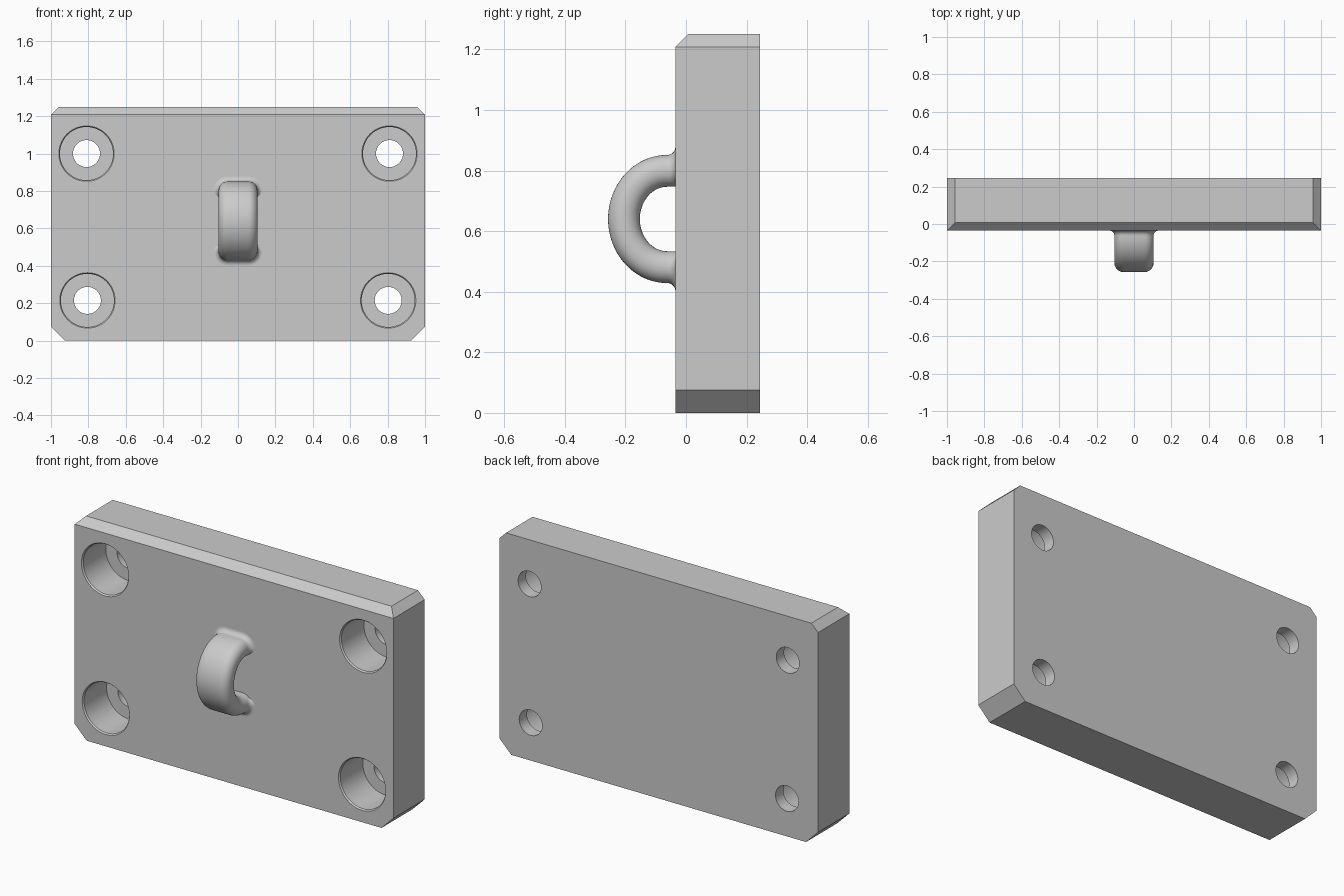
import bpy, bmesh, math
from mathutils import Vector

cube = bpy.data.objects.get("Cube")
if cube:
    bpy.data.objects.remove(cube, do_unlink=True)

FRONT, BACK = -0.035, 0.245
TOP, CHAMFER, CORNER = 1.25, 0.042, 0.075

grey = bpy.data.materials.new("light_grey")
grey.use_nodes = True
grey.diffuse_color = (0.6, 0.6, 0.6, 1)
grey.node_tree.nodes["Principled BSDF"].inputs["Base Color"].default_value = (0.6, 0.6, 0.6, 1)


def make_object(name, bm):
    bmesh.ops.recalc_face_normals(bm, faces=bm.faces)
    mesh = bpy.data.meshes.new(name)
    bm.to_mesh(mesh)
    bm.free()
    mesh.materials.append(grey)
    obj = bpy.data.objects.new(name, mesh)
    bpy.context.collection.objects.link(obj)
    return obj


def skin(bm, rings, capped=True):
    """Join successive closed rings of points with quads."""
    rows = [[bm.verts.new(p) for p in ring] for ring in rings]
    n = len(rows[0])
    for a, b in zip(rows, rows[1:]):
        for i in range(n):
            j = (i + 1) % n
            bm.faces.new((a[i], a[j], b[j], b[i]))
    if capped:
        bm.faces.new(rows[0])
        bm.faces.new(rows[-1])


def activate(obj):
    bpy.ops.object.select_all(action="DESELECT")
    obj.select_set(True)
    bpy.context.view_layer.objects.active = obj


# Back plate: hull of the chamfered block's corners
bm = bmesh.new()
for s in (-1, 1):
    for y in (FRONT, BACK):
        bm.verts.new((s * (1 - CORNER), y, 0))
        bm.verts.new((s, y, CORNER))
        bm.verts.new((s, y, TOP - CHAMFER))
    for y in (FRONT + CHAMFER, BACK):
        bm.verts.new((s * (1 - CHAMFER), y, TOP))
bmesh.ops.convex_hull(bm, input=bm.verts)
bmesh.ops.dissolve_limit(bm, angle_limit=0.01, verts=bm.verts, edges=bm.edges)
plate = make_object("back_plate", bm)

# Counterbored screw holes: lathed cutters as (radius, y) steps
BORE = [(0.148, FRONT - 0.05), (0.148, FRONT), (0.142, FRONT + 0.008),
        (0.142, 0.175), (0.072, 0.175), (0.072, BACK + 0.05)]
bm = bmesh.new()
for x, z in ((-0.81, 1.0), (0.81, 1.0), (-0.805, 0.215), (0.803, 0.215)):
    angles = [math.tau * i / 64 for i in range(64)]
    skin(bm, [[(x + r * math.cos(a), y, z + r * math.sin(a)) for a in angles]
              for r, y in BORE])
cutter = make_object("screw_hole_cutter", bm)
cutter.hide_render = True

activate(plate)
cut = plate.modifiers.new("screw_holes", "BOOLEAN")
cut.operation, cut.solver, cut.object = "DIFFERENCE", "EXACT", cutter
bpy.ops.object.modifier_apply(modifier=cut.name)
bpy.data.objects.remove(cutter, do_unlink=True)
bpy.ops.object.shade_smooth_by_angle(angle=math.radians(25))

# Loop: rounded strap section swept round a half circle, flared where it meets the plate
HALF_W, HALF_T, RADIUS, MID_Z = 0.105, 0.0525, 0.159, 0.64
FLARE, ROOT = 0.027, 0.012
section = []                      # (across, outward, normal across, normal outward)
ROUND = 0.05
for cx, cy, start in ((1, 1, 0), (-1, 1, 90), (-1, -1, 180), (1, -1, 270)):
    for k in range(9):
        a = math.radians(start + 90 * k / 8)
        c, s = math.cos(a), math.sin(a)
        section.append((cx * (HALF_W - ROUND) + ROUND * c,
                        cy * (HALF_T - ROUND) + ROUND * s, c, s))


def loop_ring(angle, depth, flare):
    """Section at an angle round the arc, pushed toward the plate and flared outward."""
    ring = []
    for u, v, nu, nv in section:
        w = flare * min(1, max(0, (v + 0.035) / 0.03))
        r = RADIUS + v + w * nv
        ring.append(Vector((u + w * nu, FRONT - FLARE + ROOT + depth - r * math.sin(angle),
                            MID_Z + r * math.cos(angle))))
    return ring


def root_rings(angle):
    rings = []
    for k in range(9):
        t = math.radians(90 * k / 8)
        rings.append(loop_ring(angle, FLARE * math.sin(t) - ROOT, FLARE * (1 - math.cos(t))))
    rings.append(loop_ring(angle, FLARE + 0.01, FLARE))
    return rings


rings = root_rings(0)[::-1]
rings += [loop_ring(math.pi * i / 48, -ROOT + FLARE * 0.6 * math.sin(math.pi * i / 48), 0)
          for i in range(1, 48)]
rings += root_rings(math.pi)
bm = bmesh.new()
skin(bm, rings)
loop = make_object("loop", bm)
activate(loop)
bpy.ops.object.shade_smooth_by_angle(angle=math.radians(50))
